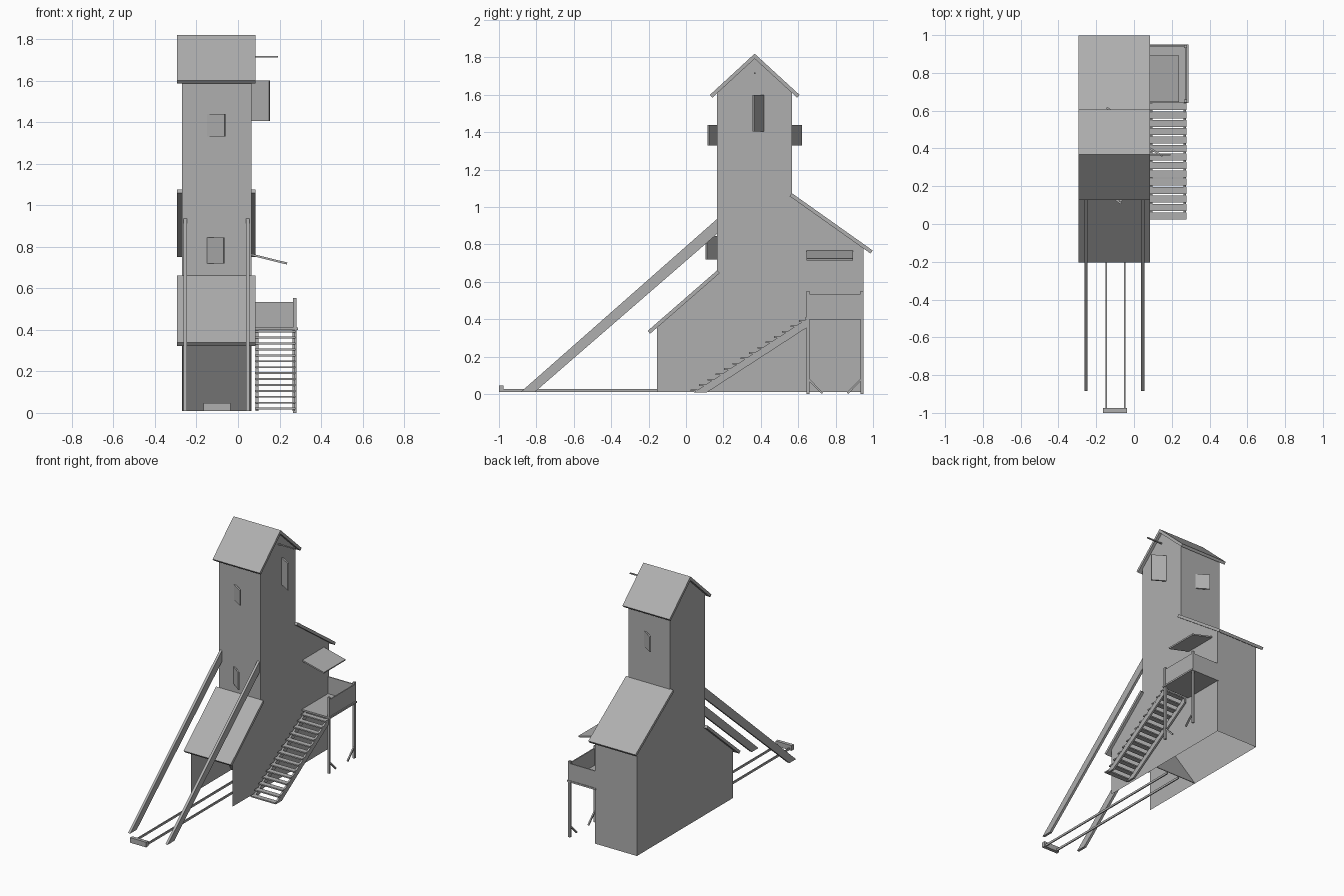
import bpy, bmesh
from mathutils import Vector

if "Cube" in bpy.data.objects:
    bpy.data.objects.remove(bpy.data.objects["Cube"])

grey = bpy.data.materials.new("weathered_grey")
grey.diffuse_color = (0.43, 0.43, 0.43, 1)
grey.use_nodes = True
grey.node_tree.nodes["Principled BSDF"].inputs["Base Color"].default_value = grey.diffuse_color


def prism(name, pts, lo, hi, axis='x', open_edges=()):
    """Extrude a 2D profile along an axis: x -> (y,z), y -> (x,z), z -> (x,y).
    open_edges lists the profile edges that get no wall."""
    def place(p, h):
        return {'x': (h, p[0], p[1]), 'y': (p[0], h, p[1]), 'z': (p[0], p[1], h)}[axis]
    bm = bmesh.new()
    a = [bm.verts.new(place(p, lo)) for p in pts]
    b = [bm.verts.new(place(p, hi)) for p in pts]
    bm.faces.new(a)
    bm.faces.new(b[::-1])
    for i in range(len(pts)):
        j = (i + 1) % len(pts)
        if i not in open_edges:
            bm.faces.new([a[j], a[i], b[i], b[j]])
    bmesh.ops.recalc_face_normals(bm, faces=bm.faces)
    mesh = bpy.data.meshes.new(name)
    bm.to_mesh(mesh)
    bm.free()
    mesh.materials.append(grey)
    ob = bpy.data.objects.new(name, mesh)
    bpy.context.collection.objects.link(ob)
    return ob


def box(name, x, y, z):
    return prism(name, [(x[0], y[0]), (x[1], y[0]), (x[1], y[1]), (x[0], y[1])], z[0], z[1], 'z')


def strip(name, a, b, t, lo, hi, axis='x'):
    """Flat board running from a to b, with thickness t to the right of its path."""
    a, b = Vector(a), Vector(b)
    d = (b - a).normalized()
    n = Vector((d.y, -d.x)) * t
    return prism(name, [a, b, b + n, a + n], lo, hi, axis)


# Building: hollow shell without floor or front bay wall, plus a sloped panel inside
shell = [(-0.155, 0.01), (0.948, 0.01), (0.948, 0.785), (0.568, 1.055), (0.568, 1.615),
         (0.367, 1.80), (0.167, 1.615), (0.167, 0.64), (-0.155, 0.36)]
prism('building_shell', shell, -0.27, 0.065, open_edges=(0, 8))
strip('sloped_bay_panel', (0.31, 0.01), (-0.01, 0.48), 0.004, -0.268, 0.063)

# Roofs
RX = (-0.293, 0.085)
t = 0.02
prism('tower_roof', [(0.128, 1.6), (0.367, 1.82), (0.607, 1.6), (0.594, 1.585),
                     (0.367, 1.793), (0.141, 1.585)], *RX)
strip('front_roof', (-0.205, 0.338), (0.167, 0.662), t, *RX)
strip('rear_roof', (0.565, 1.075), (0.998, 0.768), t, *RX)

# Open shutters, each angled out from its hinge
strip('lower_front_shutter', (-0.15, 0.165), (-0.071, 0.104), -0.01, 0.72, 0.845, 'z')
strip('upper_front_shutter', (-0.15, 0.167), (-0.066, 0.115), -0.01, 1.33, 1.44, 'z')
strip('rear_shutter', (-0.062, 0.568), (-0.143, 0.62), -0.01, 1.33, 1.44, 'z')
strip('side_shutter', (0.065, 0.418), (0.154, 0.364), 0.01, 1.405, 1.6, 'z')

# Hoist pole under the ridge
box('hoist_pole', (0.06, 0.192), (0.363, 0.371), (1.711, 1.719))

# Inclined back legs
leg = [(-0.885, 0.01), (-0.81, 0.01), (0.167, 0.857), (0.167, 0.937)]
for side, x in (('left', -0.263), ('right', 0.038)):
    prism(side + '_inclined_leg', leg, x, x + 0.018)

# Track with an end stop
for side, x in (('left', -0.15), ('right', -0.053)):
    box(side + '_rail', (x, x + 0.008), (-0.98, 0.29), (0.012, 0.027))
box('track_stop', (-0.165, -0.037), (-1.0, -0.975), (0.01, 0.047))

# Awning over the landing
strip('awning', (0.06, 0.768), (0.238, 0.724), 0.01, 0.645, 0.892, 'y')

# Landing: deck, solid railings, posts, foot braces
box('landing_deck', (0.06, 0.288), (0.64, 0.95), (0.4, 0.412))
box('landing_side_panel', (0.272, 0.28), (0.645, 0.947), (0.405, 0.535))
box('landing_rear_panel', (0.06, 0.278), (0.938, 0.946), (0.405, 0.535))
for end, y, s in (('front', 0.652, 1), ('rear', 0.94, -1)):
    box(end + '_post', (0.266, 0.281), (y - 0.008, y + 0.008), (0.0, 0.552))
    strip(end + '_brace', (y, 0.09), (y + s * 0.08, 0.008), s * 0.01, 0.268, 0.278)

# Stairs
stringer = [(0.04, 0.008), (0.11, 0.008), (0.645, 0.355), (0.645, 0.402)]
for side, x in (('inner', 0.085), ('outer', 0.262)):
    prism(side + '_stringer', stringer, x, x + 0.013)
for i in range(14):
    y, z = 0.025 + 0.0445 * i, 0.016 + 0.0285 * i
    box('stair_tread_%d' % (i + 1), (0.083, 0.277), (y, y + 0.037), (z, z + 0.009))
